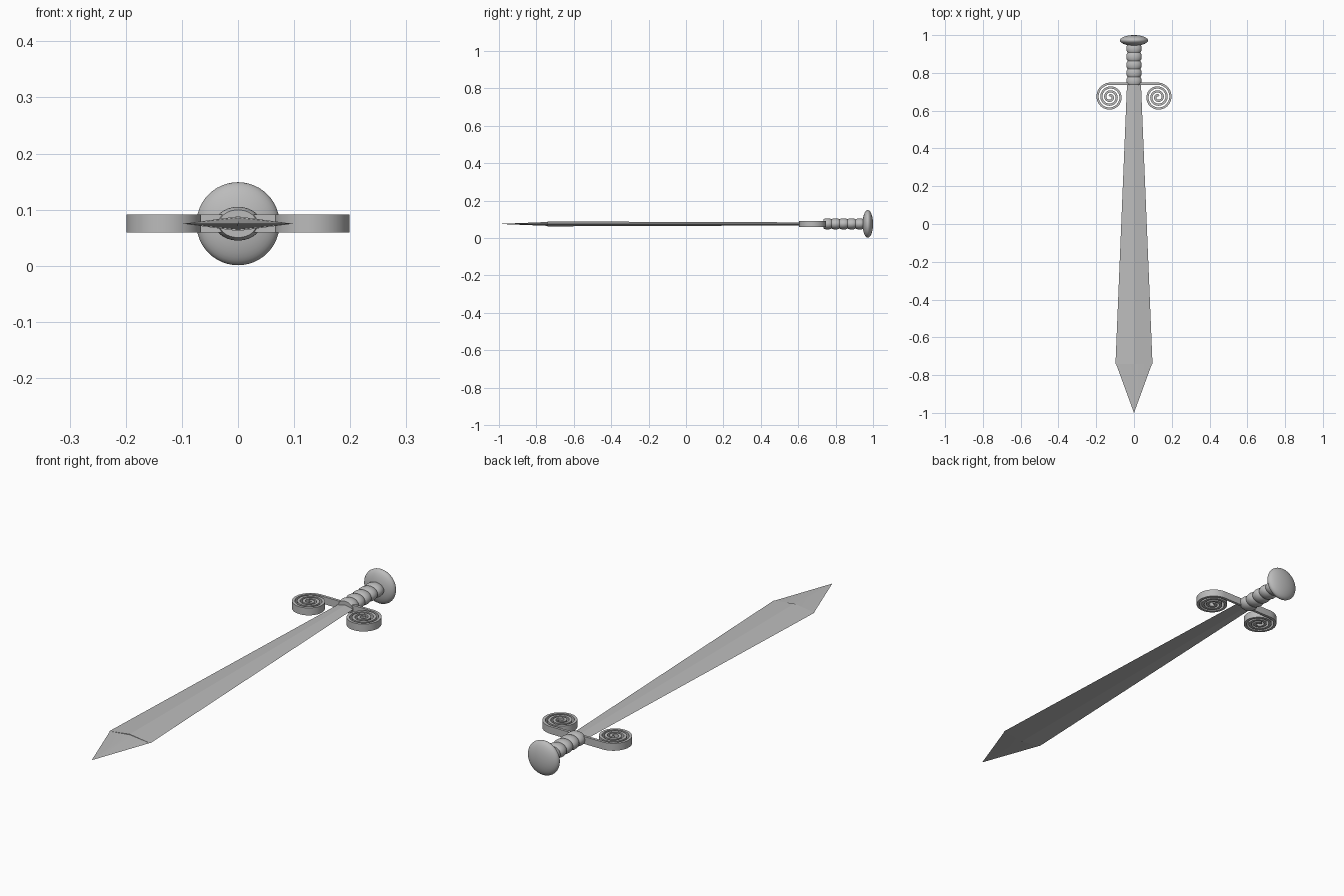
import bpy, bmesh
from math import sin, cos, pi, radians, hypot

if "Cube" in bpy.data.objects:
    bpy.data.objects.remove(bpy.data.objects["Cube"])

MID = 0.075  # height of the sword's centre plane

steel = bpy.data.materials.new("grey steel")
steel.use_nodes = True
steel.diffuse_color = (0.5, 0.5, 0.5, 1)
steel.node_tree.nodes["Principled BSDF"].inputs["Base Color"].default_value = (0.5, 0.5, 0.5, 1)


def loft(name, rings, smooth=None):
    """Skin a list of equal closed rings and cap both ends."""
    bm = bmesh.new()
    loops = [[bm.verts.new(p) for p in ring] for ring in rings]
    n = len(loops[0])
    for a, b in zip(loops, loops[1:]):
        for i in range(n):
            j = (i + 1) % n
            bm.faces.new((a[i], a[j], b[j], b[i]))
    bm.faces.new(loops[0])
    bm.faces.new(loops[-1])
    bmesh.ops.remove_doubles(bm, verts=bm.verts, dist=0.00005)
    bmesh.ops.recalc_face_normals(bm, faces=bm.faces)
    mesh = bpy.data.meshes.new(name)
    bm.to_mesh(mesh)
    bm.free()
    mesh.materials.append(steel)
    if smooth:
        mesh.shade_smooth()
        mesh.set_sharp_from_angle(angle=radians(smooth))
    obj = bpy.data.objects.new(name, mesh)
    bpy.context.collection.objects.link(obj)
    return obj


def oval(y, rx, rz, sides=40):
    return [(rx * cos(2 * pi * i / sides), y, MID + rz * sin(2 * pi * i / sides))
            for i in range(sides)]


# Blade: diamond section, widening towards the point
loft("blade", [oval(0.74, 0.037, 0.008, 4), oval(-0.74, 0.098, 0.013, 4)])

# Point: slightly thinner than the blade, so a small step shows
loft("blade_point", [oval(-0.735, 0.097, 0.0105, 4), oval(-1, 0.0002, 0.0002, 4)], smooth=35)

# Grip: five oval swellings
BUMPS, STEPS = 5, 8
grip = []
for k in range(BUMPS * STEPS + 1):
    swell = 0.82 + 0.18 * abs(sin(pi * k / STEPS)) ** 0.7
    grip.append(oval(0.735 + 0.215 * k / (BUMPS * STEPS), 0.041 * swell, 0.03 * swell))
loft("grip", grip, smooth=40)

# Pommel: flattened ball
loft("pommel", [oval(0.972 - 0.028 * cos(pi * k / 20), 0.074 * sin(pi * k / 20) + 0.00001,
                     0.074 * sin(pi * k / 20) + 0.00001, 48) for k in range(21)], smooth=40)

# Guard: flat ribbon running out from the middle and curling into a scroll
CX, CY, R, PITCH, TURNS = 0.127, 0.672, 0.071, 0.0205, 3.1
path = [(0, CY + R), (CX * 0.5, CY + R)]
for k in range(141):
    turn = TURNS * k / 140
    r = R - PITCH * turn
    path.append((CX + r * sin(2 * pi * turn), CY + r * cos(2 * pi * turn)))

HALF, TALL = 0.0058, 0.016
ribbon = []
for k, (x, y) in enumerate(path):
    x0, y0 = path[max(k - 1, 0)]
    x1, y1 = path[min(k + 1, len(path) - 1)]
    d = hypot(x1 - x0, y1 - y0)
    nx, ny = -(y1 - y0) / d * HALF, (x1 - x0) / d * HALF
    if k == 0:
        nx, ny = 0, HALF
    ribbon.append([(x + nx, y + ny, MID - TALL), (x + nx, y + ny, MID + TALL),
                   (x - nx, y - ny, MID + TALL), (x - nx, y - ny, MID - TALL)])
guard = loft("scroll_guard", ribbon, smooth=40)
mirror = guard.modifiers.new("Mirror", 'MIRROR')
mirror.use_axis[0] = True
